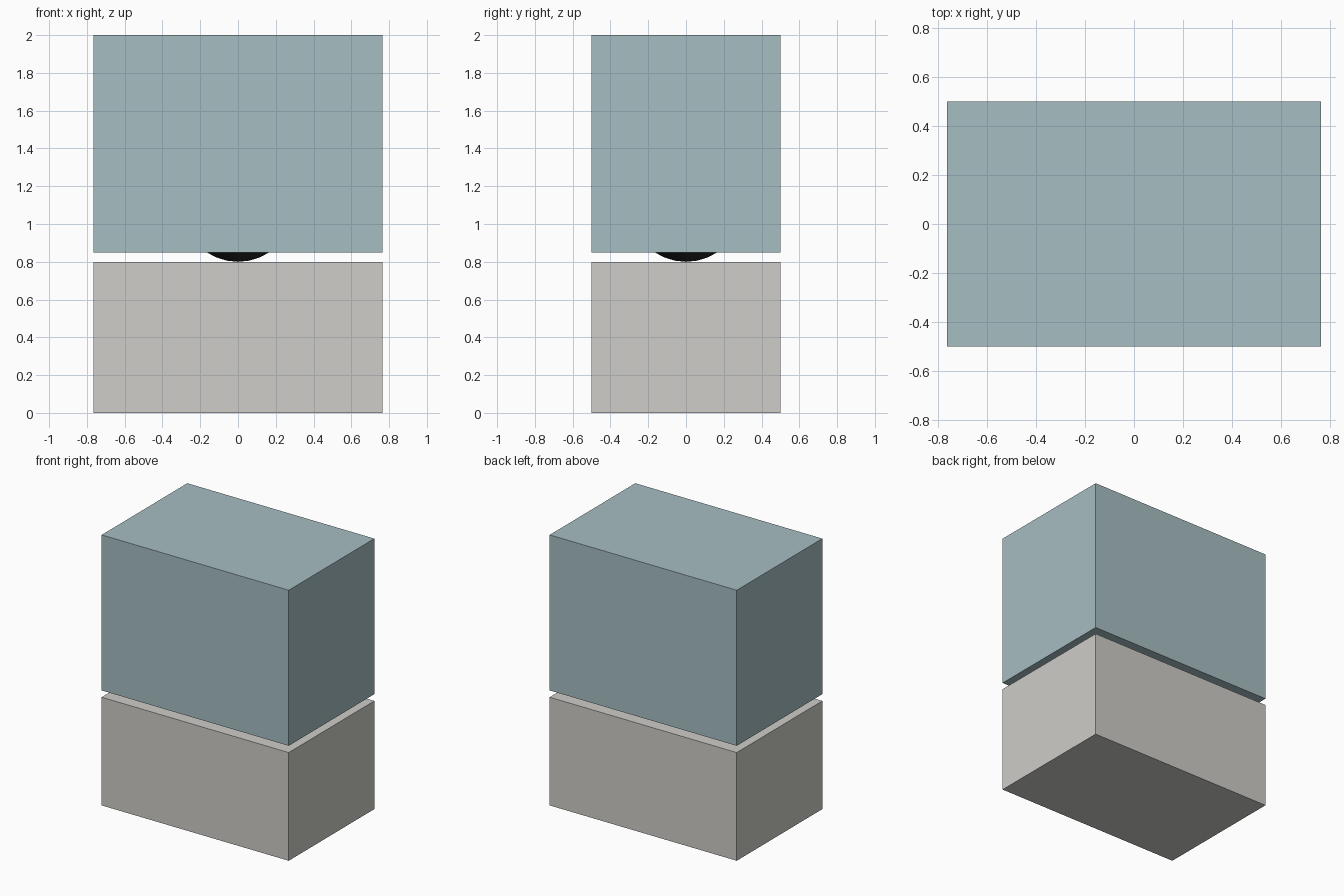
import bpy

if "Cube" in bpy.data.objects:
    bpy.data.objects.remove(bpy.data.objects["Cube"])


def paint(obj, name, rgb):
    mat = bpy.data.materials.new(name)
    mat.diffuse_color = (*rgb, 1)
    mat.use_nodes = True
    mat.node_tree.nodes["Principled BSDF"].inputs["Base Color"].default_value = mat.diffuse_color
    obj.data.materials.append(mat)


def block(name, z0, z1, rgb):
    bpy.ops.mesh.primitive_cube_add(size=1, location=(0, 0, (z0 + z1) / 2))
    obj = bpy.context.object
    obj.name = name
    obj.scale = (1.53, 1.0, z1 - z0)
    bpy.ops.object.transform_apply(location=False, rotation=False, scale=True)
    paint(obj, name + "_color", rgb)


# Lower plinth and the tinted case floating above it
block("base_block", 0.0, 0.8, (0.62, 0.61, 0.58))
block("upper_case", 0.85, 2.0, (0.38, 0.51, 0.54))

# Dark ball resting on the plinth, mostly enclosed by the case
bpy.ops.mesh.primitive_uv_sphere_add(segments=32, ring_count=16, radius=0.3,
                                     location=(0, 0, 1.1))
ball = bpy.context.object
ball.name = "dark_ball"
bpy.ops.object.shade_smooth()
paint(ball, "ball_color", (0.02, 0.02, 0.018))
